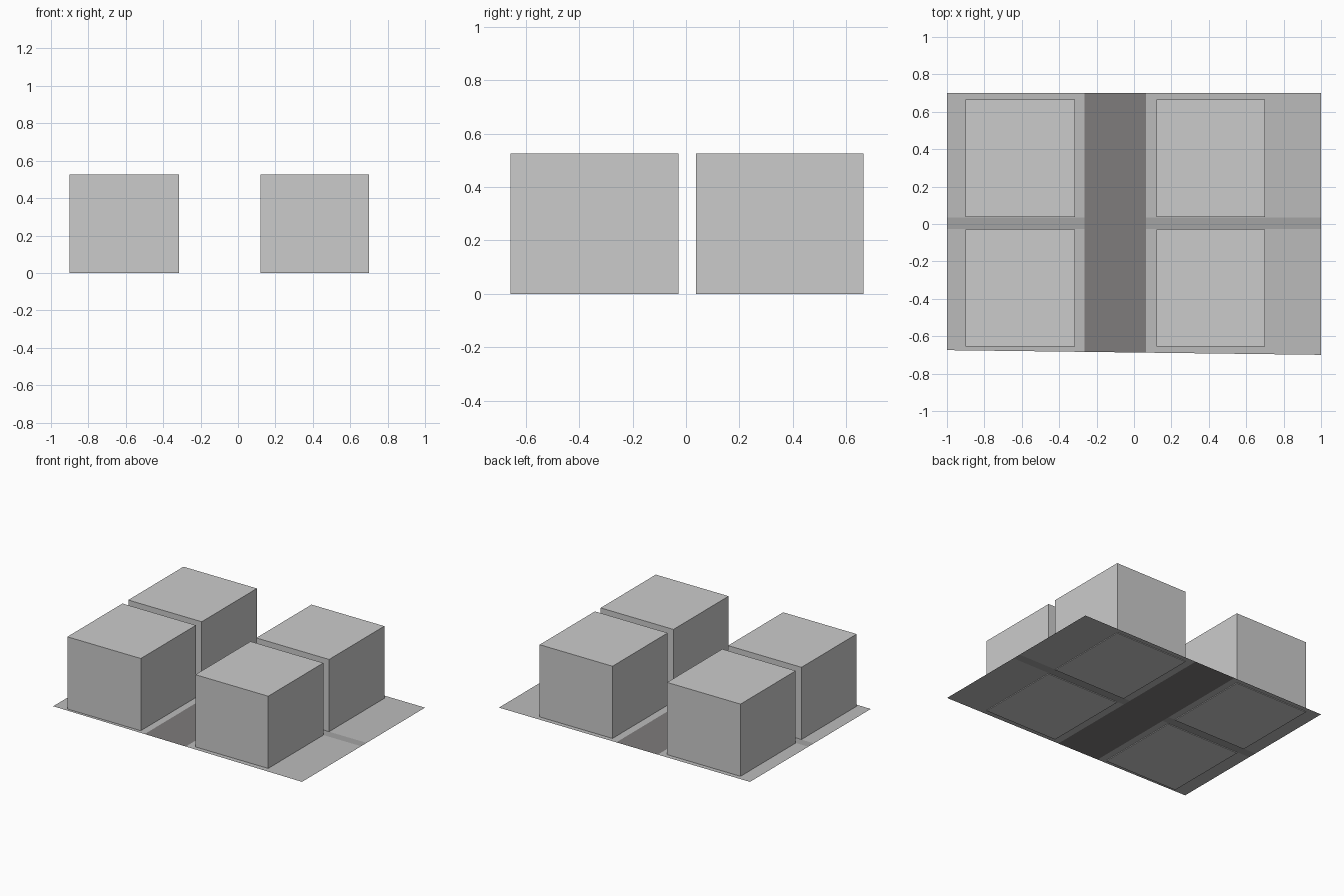
import bpy

if "Cube" in bpy.data.objects:
    bpy.data.objects.remove(bpy.data.objects["Cube"])

GROUND_Z = 0.005
SPLIT_Y = (-0.027, 0.036)        # side lane between the lots
ROAD_X = (-0.265, 0.065)         # main road
BACK_Y = 0.70


def front_y(x):
    """Front boundary runs slightly askew."""
    return -0.687 - 0.0125 * x


def material(name, r, g, b):
    m = bpy.data.materials.new(name)
    m.diffuse_color = (r, g, b, 1)
    m.use_nodes = True
    m.node_tree.nodes["Principled BSDF"].inputs["Base Color"].default_value = m.diffuse_color
    return m


def add_mesh(name, verts, faces, mat=None):
    me = bpy.data.meshes.new(name)
    me.from_pydata(verts, [], faces)
    me.update()
    ob = bpy.data.objects.new(name, me)
    bpy.context.collection.objects.link(ob)
    if mat:
        me.materials.append(mat)
    return ob


def tile(name, x0, x1, y0, y1, mat):
    """Flat ground tile; y0=None follows the slanted front boundary."""
    ya, yb = (front_y(x0), front_y(x1)) if y0 is None else (y0, y0)
    z = GROUND_Z
    return add_mesh(name, [(x0, ya, z), (x1, yb, z), (x1, y1, z), (x0, y1, z)],
                    [(0, 1, 2, 3)], mat)


def block(name, x0, x1, y0, y1, z0, z1):
    bpy.ops.mesh.primitive_cube_add(
        size=1, location=((x0 + x1) / 2, (y0 + y1) / 2, (z0 + z1) / 2))
    ob = bpy.context.object
    ob.name = name
    ob.scale = (x1 - x0, y1 - y0, z1 - z0)
    bpy.ops.object.transform_apply(location=False, rotation=False, scale=True)
    return ob


lot_grey = material("lot_grey", 0.50, 0.50, 0.50)
lane_grey = material("lane_grey", 0.37, 0.37, 0.37)
road_grey = material("road_grey", 0.21, 0.20, 0.20)

# Main road, running front to back
tile("main_road", *ROAD_X, None, BACK_Y, road_grey)

# Lots, side lanes and buildings on each side of the road
sides = {
    "left": ((-1.0, ROAD_X[0]), (-0.90, -0.315)),
    "right": ((ROAD_X[1], 1.0), (0.12, 0.70)),
}
for side, (lot_x, building_x) in sides.items():
    tile(f"{side}_front_lot", *lot_x, None, SPLIT_Y[0], lot_grey)
    tile(f"{side}_side_lane", *lot_x, *SPLIT_Y, lane_grey)
    tile(f"{side}_back_lot", *lot_x, SPLIT_Y[1], BACK_Y, lot_grey)
    block(f"{side}_front_building", *building_x, -0.656, -0.029, 0, 0.525)
    block(f"{side}_back_building", *building_x, 0.037, 0.665, 0, 0.525)
